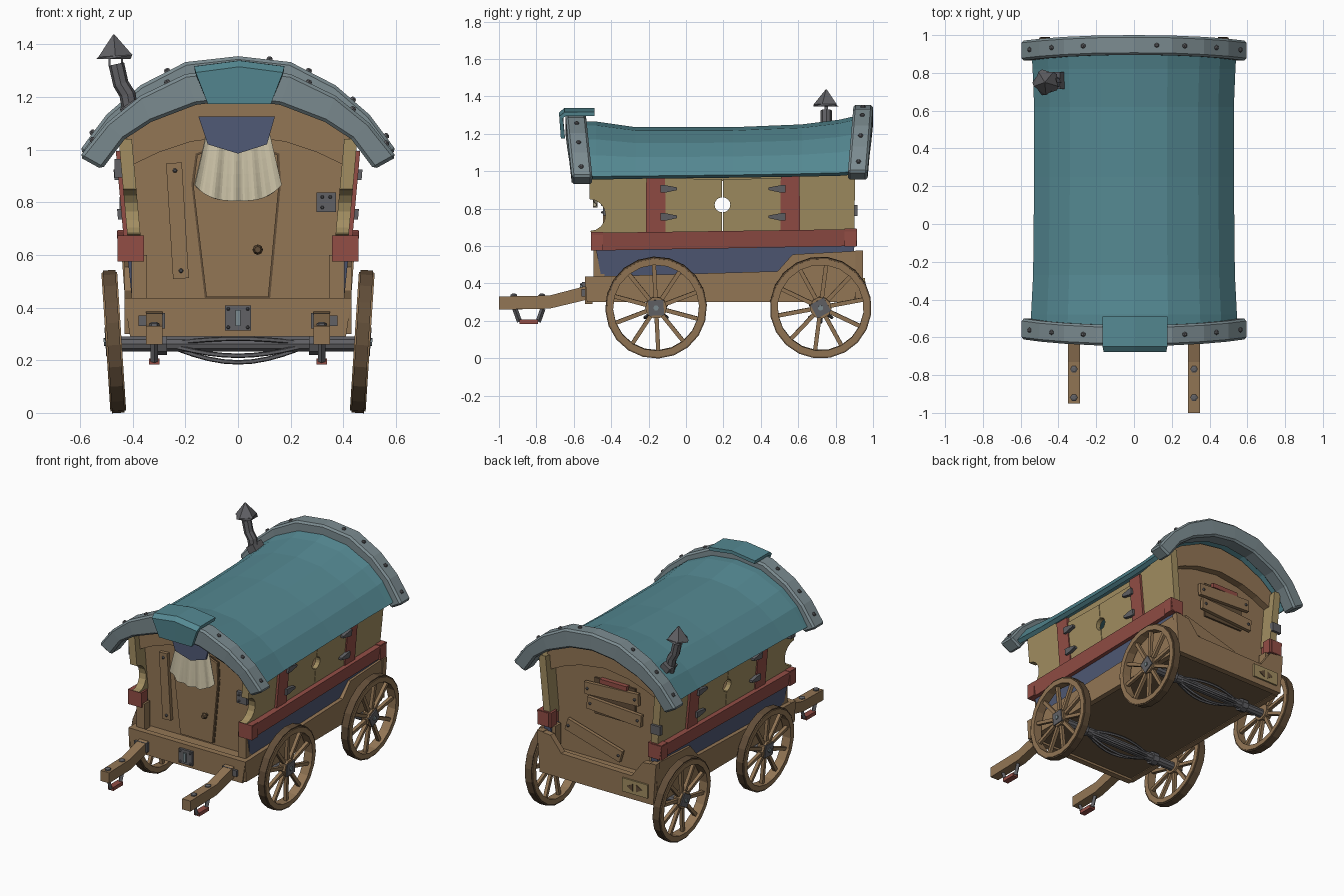
import bpy, bmesh, math
from mathutils import Vector, Matrix, Euler

if "Cube" in bpy.data.objects:
    bpy.data.objects.remove(bpy.data.objects["Cube"])

WOOD, DARK, RED, YEL = (.29, .18, .09), (.12, .075, .04), (.29, .075, .06), (.36, .27, .12)
BLUE, TEAL, TRIM, CREAM, IRON = (.08, .10, .18), (.09, .25, .29), (.20, .26, .28), (.62, .56, .40), (.12, .12, .13)
mats, smooth = {}, []

def obj(name, verts, faces, col, M=None, soft=False):
    me = bpy.data.meshes.new(name)
    me.from_pydata([M @ Vector(v) if M else Vector(v) for v in verts], [], faces)
    bm = bmesh.new(); bm.from_mesh(me)
    bmesh.ops.recalc_face_normals(bm, faces=bm.faces[:])
    bm.to_mesh(me); bm.free()
    if col not in mats:
        mats[col] = bpy.data.materials.new("paint_%d" % len(mats))
        mats[col].diffuse_color = (*col, 1)
    me.materials.append(mats[col])
    o = bpy.data.objects.new(name, me)
    bpy.context.collection.objects.link(o)
    if soft: smooth.append(o)
    return o

def loft(name, loops, col, M=None, soft=False, cyclic=False):
    n, k = len(loops[0]), len(loops)
    f = [(i*n+j, i*n+(j+1) % n, (i+1) % k*n+(j+1) % n, (i+1) % k*n+j)
         for i in range(k if cyclic else k-1) for j in range(n)]
    if not cyclic: f += [tuple(range(n)), tuple(range((k-1)*n, k*n))]
    return obj(name, [v for l in loops for v in l], f, col, M, soft)

def prism(name, pts, axis, a, b, col):
    put = {'x': lambda p, d: (d, *p), 'y': lambda p, d: (p[0], d, p[1])}[axis]
    return loft(name, [[put(p, d) for p in pts] for d in (a, b)], col)

def box(name, c, s, col, rot=(0, 0, 0), M=None):
    T = Matrix.Translation(c) @ Euler(rot).to_matrix().to_4x4()
    q = [(-1, -1), (1, -1), (1, 1), (-1, 1)]
    return loft(name, [[(x*s[0]/2, y*s[1]/2, z*s[2]/2) for x, y in q] for z in (-1, 1)], col, M @ T if M else T)

def tube(name, path, radii, col, n=8, M=None, soft=True):
    P = [Vector(p) for p in path]
    loops = []
    for i, p in enumerate(P):
        q = (P[min(i+1, len(P)-1)] - P[max(i-1, 0)]).to_track_quat('Z', 'Y')
        r = radii[i] if isinstance(radii, (list, tuple)) else radii
        loops.append([p + q @ Vector((r*math.cos(t*math.tau/n), r*math.sin(t*math.tau/n), 0)) for t in range(n)])
    return loft(name, loops, col, M, soft)

def bolt(p, d, r=.013):
    p, d = Vector(p), Vector(d).normalized()
    tube("bolt", [p-d*.006, p+d*.006, p+d*.012], [r, r, r*.5], IRON, 6, soft=False)

def mirror(half):
    return [(-x, z) for x, z in half[:0:-1]] + half

def wallx(z):  # outward lean of the side walls
    return .405 + .09*(z-.67)

def leaning(name, pts, d0, d1, s, col):
    return loft(name, [[(s*(wallx(z)+d), y, z) for y, z in pts] for d in (d0, d1)], col)

# Roof: arched shell whose crown sags while the eaves stay nearly straight
arch = mirror([(0, 1.265), (.18, 1.245), (.35, 1.17), (.46, 1.085), (.545, .972)])
under = mirror([(0, 1.235), (.17, 1.215), (.335, 1.143), (.44, 1.062), (.52, .955)])
stations = [(-.6, 1.01, 0, 0), (-.48, 1, 0, 0), (-.27, .98, -.03, .004), (.25, .97, -.03, .01),
            (.62, .97, -.015, .016), (.82, .985, .01, .02), (.95, 1, .04, .03)]
loft("roof", [[(x*k, y, z+e+(c-e)*max(0, z-.955)/.31) for x, z in arch + under[::-1]]
     for y, k, c, e in stations], TEAL, soft=True)

# Arched trim at both roof ends with bolts
outer = mirror([(0, 1.308), (.2, 1.287), (.37, 1.205), (.5, 1.10), (.602, .972)])
inner = mirror([(0, 1.19), (.16, 1.17), (.33, 1.105), (.43, 1.04), (.517, .925)])
for name, y0, y1, lean, dz in (("front_trim", -.61, -.5, -.035, 0), ("rear_trim", .865, .97, .03, .047)):
    loops = []
    for (xo, zo), (xi, zi) in zip(outer, inner):
        s, e = lean*(zo-.97)/.34, dz*(.5+.5*(zo-.97)/.34)
        loops.append([(xo, y0+s, zo+e), (xo, y1+s, zo+e), (xi, y1+s, zi+e), (xi, y0+s, zi+e)])
    b = loft(name, loops, TRIM).modifiers.new("bevel", 'BEVEL')
    b.width, b.segments, b.limit_method = .012, 1, 'ANGLE'
    for i, f in ((0, .5), (1, .5), (2, .6), (4, .6), (5, .4), (6, .5), (7, .6)):
        a, c = Vector(outer[i]), Vector(outer[i+1])
        p, t = a.lerp(c, f), c-a
        k = (p.y-.97)/.34
        if name == "front_trim" and abs(p.x) < .19: continue
        bolt((p.x, (y0+y1)/2 + lean*k, p.y+dz*(.5+.5*k)), (-t.y, 0, t.x))

# Cloth flap over the front trim, valance and curtain
def sheet(name, rows, col, thick, soft=False):
    n = len(rows[0])
    o = obj(name, [v for r in rows for v in r],
            [(i*n+j, i*n+j+1, (i+1)*n+j+1, (i+1)*n+j) for i in range(len(rows)-1) for j in range(n-1)], col, None, soft)
    m = o.modifiers.new("thickness", 'SOLIDIFY'); m.thickness, m.offset = thick, 0
    return o
sheet("roof_flap", [[(.005+u*h, y, z-.022*abs(u)*k) for u in (-1, 0, 1)] for y, h, z, k in
      ((-.49, .17, 1.328, 1), (-.645, .17, 1.328, 1), (-.668, .165, 1.31, 1), (-.658, .12, 1.175, 0))], TEAL, .022)
prism("valance", [(-.15, 1.125), (.14, 1.125), (.11, 1.02), (0, .985), (-.115, 1.02)], 'y', -.50, -.485, BLUE)
rows = []
for i in range(6):
    v = i/5
    rows.append([((.12+.045*v)*u, -.477-.008*v+(.003+.007*v)*math.sin(u*13), 1.06-(.255-.06*abs(u)**3)*v)
                 for u in [j/18-1 for j in range(37)]])
sheet("curtain", rows, CREAM, .006, True)

# End walls with arched gables
top = mirror([(0, 1.225), (.17, 1.20), (.33, 1.125), (.425, 1.05)])
low = mirror([(0, 1.055), (.18, 1.03), (.30, .99), (.395, .945)])
for name, s, y, dz in (("front", -1, -.42, 0), ("rear", 1, .81, .015)):
    prism(name+"_wall", [(-.395, .40)] + [(x, z+dz) for x, z in top] + [(.395, .40)], 'y', y, y-s*.025, WOOD)
    prism(name+"_gable", [(x, z+dz) for x, z in top] + [(x, z+dz) for x, z in low[::-1]], 'y', y, y+s*.05, WOOD)
    for m in (-1, 1):
        box(name+"_corner_post", (m*.375, y+s*.045, .51), (.06, .06, .18), WOOD)

# Front door, knob, loose plank and lock plates
prism("door", [(-.12, .44), (.115, .44), (.155, .86), (.15, .98), (0, 1.04), (-.155, .98), (-.17, .86)], 'y', -.437, -.42, WOOD)
prism("door_gap", [(-.126, .435), (.122, .435), (.163, .87), (.157, .985), (0, 1.047), (-.161, .985), (-.177, .87)], 'y', -.424, -.419, DARK)
tube("door_knob", [(.075, -.43, .62), (.075, -.45, .62), (.075, -.46, .62), (.075, -.48, .62)], [.01, .01, .02, .012], DARK, 8)
box("front_plank", (-.23, -.432, .73), (.06, .024, .44), WOOD, (0, -.06, 0))
for z in (.54, .92): bolt((-.228-.06*(z-.73), -.444, z), (0, -1, 0), .009)
box("door_hinge", (.335, -.43, .80), (.075, .025, .075), IRON)
for x, z in ((.32, .78), (.32, .82), (.35, .82)): bolt((x, -.443, z), (0, -1, 0), .007)
box("latch_plate", (0, -.545, .36), (.1, .02, .095), IRON)
box("latch_bar", (0, -.556, .36), (.018, .02, .06), TRIM)
for x in (-.037, .037):
    for z in (.325, .395): bolt((x, -.555, z), (0, -1, 0), .007)

# Rear window with two boards and a fallen plank
box("rear_window", (-.05, .812, .85), (.30, .02, .24), DARK)
box("window_top", (-.05, .828, .965), (.20, .03, .03), RED)
for x, z, w, a in ((-.04, .905, .40, .05), (-.06, .79, .40, -.06), (.09, .56, .42, -.28)):
    box("window_board", (x, .836, z), (w, .024, .08), WOOD, (0, a, 0))
    for m in (-1, 1):
        bolt((x+m*(w/2-.025), .848, z-m*(w/2-.025)*math.sin(a)), (0, 1, 0), .009)

# Side walls: yellow panels, shutters, red posts and rail, blue skirt
notch = [(-.515+.085*math.sin(t*math.pi/8), .765-.085*math.cos(t*math.pi/8)) for t in range(9)]
for s in (-1, 1):
    leaning("front_side_panel", [(-.15, .67), (-.15, 1.0), (-.515, 1.04)] + notch[::-1] + [(-.50, .67)], -.035, .015, s, YEL)
    leaning("rear_side_panel", [(.55, .67), (.90, .67), (.905, 1.06), (.55, 1.0)], -.035, .015, s, YEL)
    leaning("window_header", [(-.15, .945), (.55, .95), (.55, 1.0), (-.15, 1.0)], -.03, .012, s, YEL)
    for y, d, e in ((.193, -1, -.12), (.197, 1, .51)):
        hole = [(y+d*.04*math.sin(t*math.pi/8), .82-.04*math.cos(t*math.pi/8)) for t in range(9)]
        leaning("shutter", [(e, .66), (y, .66)] + hole + [(y, .957), (e, .962)], -.01, .022, s, YEL)
    for y, d in ((-.162, 1), (.557, -1)):
        leaning("red_post", [(y-.053, .67), (y+.053, .67), (y+.05, .995), (y-.05, .995)], -.02, .03, s, RED)
        for z in (.755, .905):
            leaning("shutter_hinge", [(y+d*.025, z-.02), (y+d*.05, z-.02), (y+d*.115, z-.006),
                    (y+d*.115, z+.008), (y+d*.05, z+.02), (y+d*.025, z+.02)], .02, .045, s, IRON)
    loft("red_rail", [[(s*.375, y, z0), (s*.445, y, z0), (s*.46, y, z1), (s*.375, y, z1)]
         for y, z0, z1 in ((-.5, .575, .67), (.915, .60, .69))], RED)
    for y, z in ((-.475, .625), (.88, .645)):
        box("red_corner", (s*.408, y, z), (.1, .065, .098), RED)
    loft("blue_skirt", [[(s*.37, y0, .42), (s*.402, y0, .42), (s*.42, y1, .60), (s*.37, y1, .60)]
         for y0, y1 in ((-.45, -.485), (.89, .9))], BLUE)
    # Chassis side boards stepping up at the rear
    prism("chassis_side", [(-.53, .30), (.90, .30), (.945, .575), (.57, .555), (.49, .465), (-.54, .435)], 'x', s*.395, s*.432, WOOD)
box("rear_bracket", (-.415, .905, .79), (.07, .025, .06), IRON)
box("front_bracket", (-.455, -.46, .93), (.03, .05, .07), IRON)

# Chassis ends and floor
prism("chassis_front", [(-.41, .29), (.41, .29), (.432, .437), (-.432, .437)], 'y', -.54, -.50, WOOD)
prism("chassis_rear", [(-.42, .30), (.42, .30), (.44, .575), (.34, .565), (.26, .465), (-.26, .455), (-.34, .565), (-.44, .575)], 'y', .905, .945, WOOD)
box("floor", (0, .19, .325), (.80, 1.44, .04), (.17, .11, .06))
box("porch_floor", (0, .2, .41), (.80, 1.4, .03), WOOD)
box("rear_plate", (-.29, .948, .385), (.19, .016, .09), YEL)
for d in (-1, 1):
    prism("plate_arrow", [(-.29+d*.012, .36), (-.29+d*.012, .41), (-.29+d*.055, .385)], 'y', .95, .96, DARK)

# Pull shafts with hanging stirrups
for s, end in ((-1, -.95), (1, -1.0)):
    x = s*.318
    loft("shaft", [[(x-.031, y, a), (x+.031, y, a), (x+.031, y, b), (x-.031, y, b)] for y, a, b in
         ((end, .26, .33), (-.73, .265, .335), (-.52, .315, .39))], WOOD)
    for y in (end+(.08 if s > 0 else .03), -.77): bolt((x, y, .333), (0, 0, 1), .02)
    for d in (-1, 1):
        tube("stirrup_strap", [(x, -.84+d*.075, .265), (x, -.84+d*.05, .195)], .014, IRON, 4, soft=False)
    box("stirrup_step", (x, -.84, .195), (.04, .10, .024), RED)
    box("shaft_plate", (x+s*.045, -.545, .35), (.03, .025, .04), IRON)
    box("shaft_plate", (x-s*.005, -.55, .35), (.07, .03, .06), IRON)

# Axles and bowed springs
for y in (-.16, .72):
    tube("axle", [(-.45, y, .262), (.45, y, .262)], .03, IRON, 10)
    for s in (-1, 1):
        tube("axle_collar", [(s*.27, y, .262), (s*.315, y, .262)], .042, IRON, 8, soft=False)
    for by, bz in ((0, -.07), (.06, -.045), (-.06, -.045), (.055, .02), (-.055, .02)):
        tube("spring", [(u*.28, y+by*math.cos(u*math.pi/2), .262+bz*math.cos(u*math.pi/2)) for u in [i/5-1 for i in range(11)]], .009, IRON, 5)

# Wheels: rim, tyre, ten spokes, hub and square cap
def ring(name, r0, r1, w, col, M, n=20):
    loft(name, [[(x, r*math.cos(a), r*math.sin(a)) for x, r in ((-w, r0), (w, r0), (w, r1), (-w, r1))]
         for a in [i*math.tau/n for i in range(n)]], col, M, cyclic=True)
for s in (-1, 1):
    for y, roll in ((-.16, .05), (.72, .5)):
        M = Matrix.Translation((s*.472, y, .271)) @ Matrix.Rotation(s*.065, 4, 'Y') @ Matrix.Rotation(roll, 4, 'X')
        ring("wheel_rim", .230, .264, .030, WOOD, M)
        ring("wheel_tyre", .255, .272, .024, DARK, M)
        for i in range(10):
            box("spoke", (0, 0, .14), (.022, .022, .19), WOOD, M=M @ Matrix.Rotation(i*math.tau/10, 4, 'X'))
        tube("hub", [(-.025, 0, 0), (.025, 0, 0)], .058, WOOD, 10, M, False)
        box("hub_cap", (s*.024, 0, 0), (.016, .082, .082), IRON, M=M)
        tube("hub_nut", [(s*.028, 0, 0), (s*.038, 0, 0)], .015, TRIM, 6, M, False)

# Crooked chimney with pyramid cap
tube("chimney_pipe", [(-.40, .75, 1.10), (-.42, .75, 1.21), (-.445, .75, 1.25), (-.462, .75, 1.325)], [.031, .031, .03, .03], IRON, 8, soft=False)
box("chimney_base", (-.40, .76, 1.15), (.06, .09, .06), IRON, (0, -.6, 0))
for d in (-1, 1):
    box("chimney_strut", (-.464+d*.024, .75, 1.34), (.008, .02, .05), IRON)
tube("chimney_cap", [(-.466, .75, 1.345), (-.466, .75, 1.356), (-.472, .75, 1.437)], [.072, .068, .003], IRON, 5, soft=False)

for o in bpy.context.view_layer.objects: o.select_set(o in smooth)
bpy.context.view_layer.objects.active = smooth[0]
bpy.ops.object.shade_smooth_by_angle(angle=math.radians(35))

for m in bpy.data.materials:
    if m.users and not m.is_grease_pencil:
        m.use_nodes = True
        m.node_tree.nodes["Principled BSDF"].inputs["Base Color"].default_value = m.diffuse_color
